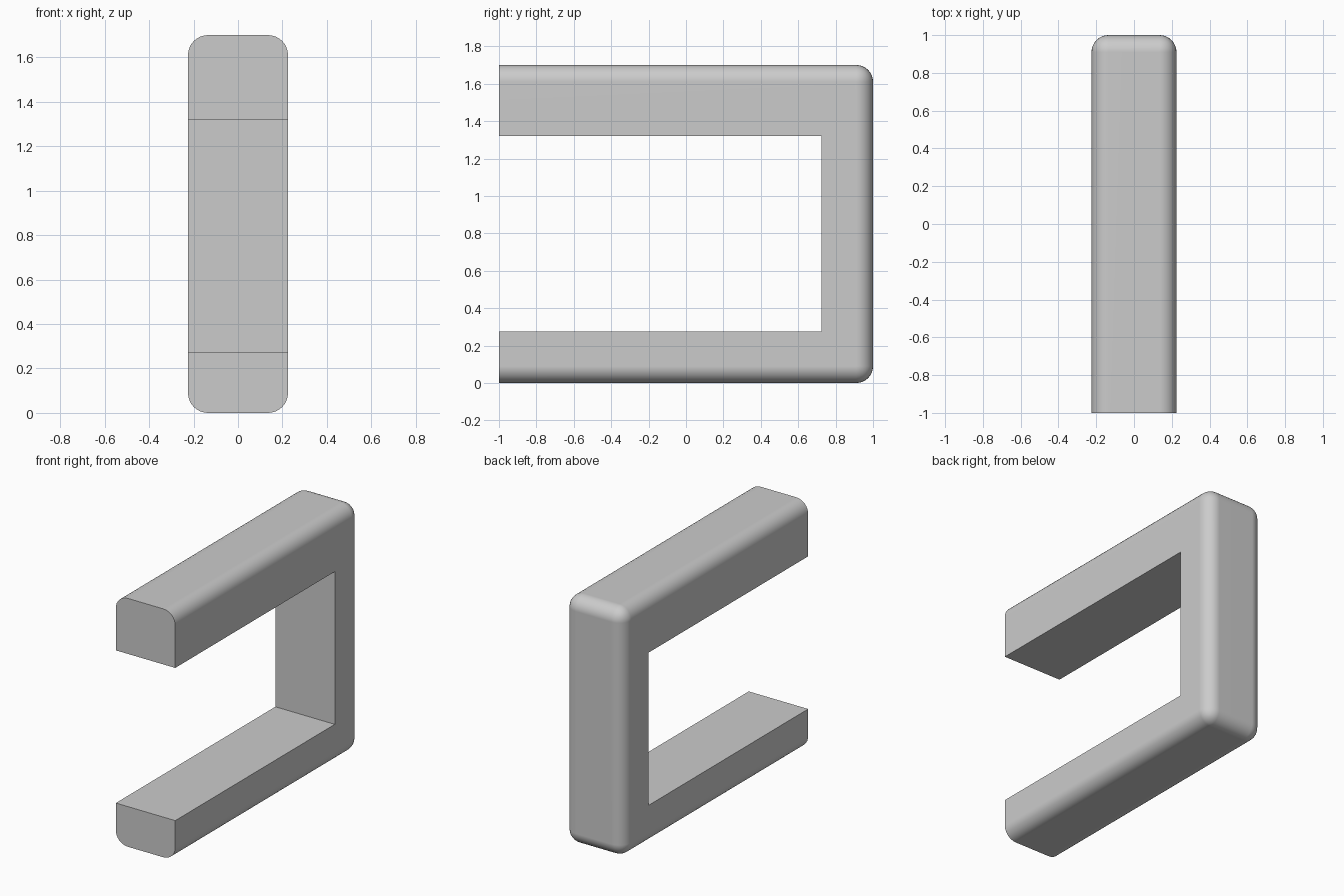
import bpy
import bmesh
import math

cube = bpy.data.objects.get("Cube")
if cube:
    bpy.data.objects.remove(cube, do_unlink=True)

HALF_WIDTH, HALF_DEPTH, HEIGHT = 0.225, 1.0, 1.7
LOWER_ARM_TOP, UPPER_ARM_BOTTOM, POST_FRONT = 0.275, 1.32, 0.725
ROUNDING = 0.09

# Side profile (y, z) of the bracket: two arms joined by a rear post
profile = [(-HALF_DEPTH, 0), (HALF_DEPTH, 0), (HALF_DEPTH, HEIGHT),
           (-HALF_DEPTH, HEIGHT), (-HALF_DEPTH, UPPER_ARM_BOTTOM),
           (POST_FRONT, UPPER_ARM_BOTTOM), (POST_FRONT, LOWER_ARM_TOP),
           (-HALF_DEPTH, LOWER_ARM_TOP)]

bm = bmesh.new()
side = bm.faces.new([bm.verts.new((-HALF_WIDTH, y, z)) for y, z in profile])
grown = bmesh.ops.extrude_face_region(bm, geom=[side])
moved = [g for g in grown["geom"] if isinstance(g, bmesh.types.BMVert)]
bmesh.ops.translate(bm, verts=moved, vec=(2 * HALF_WIDTH, 0, 0))
bmesh.ops.recalc_face_normals(bm, faces=bm.faces)


# Round only the outer edges; the cut ends and the inner opening stay crisp
def is_outer(vert):
    y, z = vert.co.y, vert.co.z
    return min(z, HEIGHT - z, HALF_DEPTH - y) < 0.001


def on_cut_end(edge):
    return all(v.co.y < -HALF_DEPTH + 0.001 for v in edge.verts)


outer = [e for e in bm.edges
         if all(is_outer(v) for v in e.verts) and not on_cut_end(e)]
bmesh.ops.bevel(bm, geom=outer, offset=ROUNDING, offset_type='OFFSET',
                segments=8, profile=0.5, affect='EDGES', clamp_overlap=True)

mesh = bpy.data.meshes.new("bracket")
bm.to_mesh(mesh)
bm.free()
bracket = bpy.data.objects.new("bracket", mesh)
bpy.context.collection.objects.link(bracket)

# Plain grey finish
grey = bpy.data.materials.new("light grey")
grey.use_nodes = True
colour = (0.6, 0.6, 0.6, 1)
grey.diffuse_color = colour
grey.node_tree.nodes["Principled BSDF"].inputs["Base Color"].default_value = colour
mesh.materials.append(grey)

# Smooth roundings, flat broad faces
bpy.ops.object.select_all(action='DESELECT')
bracket.select_set(True)
bpy.context.view_layer.objects.active = bracket
bpy.ops.object.shade_smooth_by_angle(angle=math.radians(30))
weighted = bracket.modifiers.new("flat_faces", 'WEIGHTED_NORMAL')
weighted.keep_sharp = True
